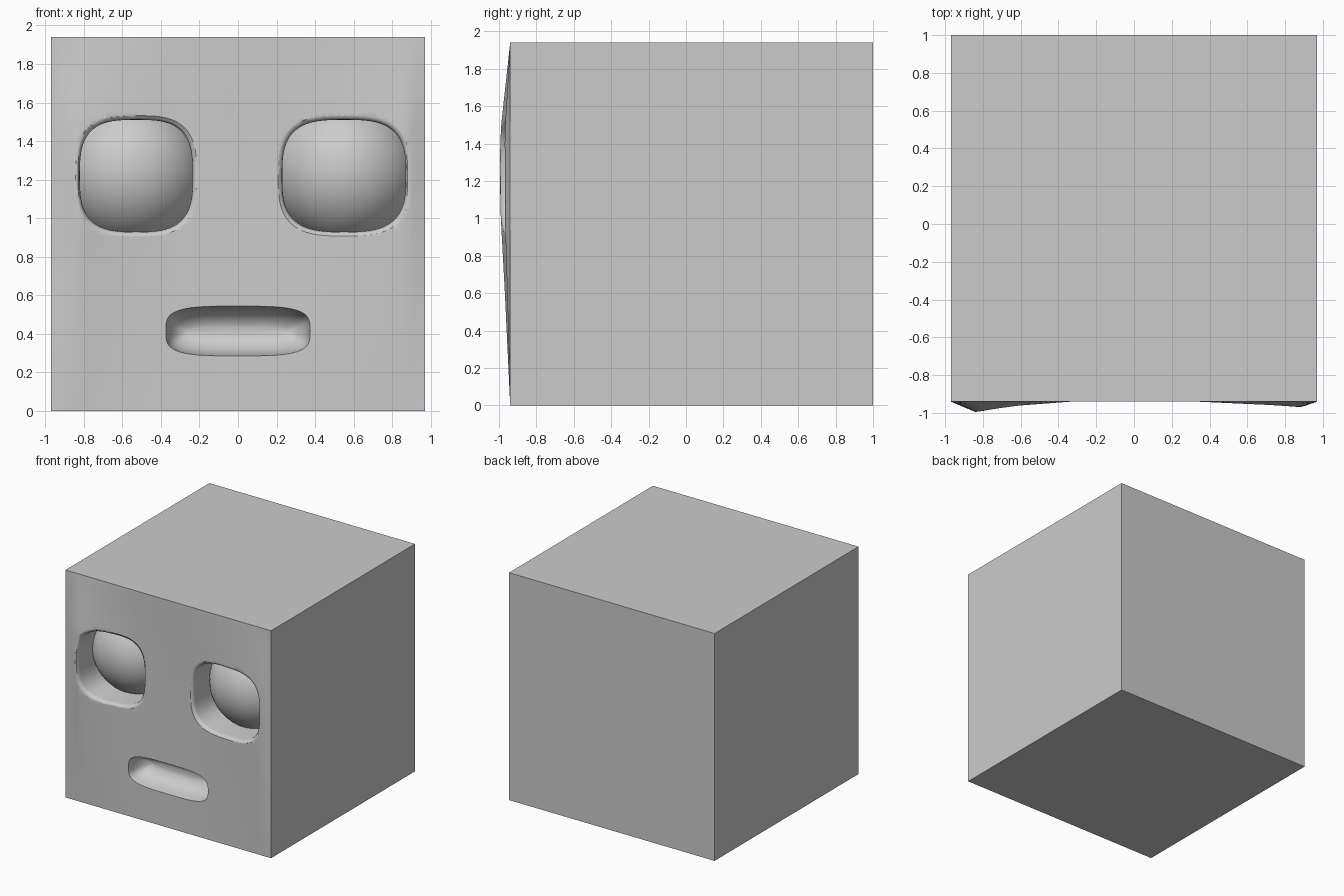
import bpy, bmesh, math
from math import sin, cos, pi

if "Cube" in bpy.data.objects:
    bpy.data.objects.remove(bpy.data.objects["Cube"])

W, H, FRONT = 0.97, 1.94, -0.94


def interp(points, v):
    for (a, fa), (b, fb) in zip(points, points[1:]):
        if v <= b:
            return fa + (fb - fa) * max(0, v - a) / (b - a)
    return points[-1][1]


# Bulge of the face: strength across x and up z
ACROSS = [(-0.97, 0), (-0.83, 0.06), (-0.6, 0.026), (-0.33, 0), (0, -0.006),
          (0.33, 0), (0.6, 0.016), (0.88, 0.032), (0.97, 0)]
UP = [(0, 0), (0.6, 0.5), (1.0, 0.88), (1.15, 0.97), (1.3, 1), (1.5, 0.85), (1.94, 0)]


def face_y(x, z):
    return FRONT - interp(ACROSS, x) * interp(UP, z)


def make_object(name, bm):
    bmesh.ops.recalc_face_normals(bm, faces=bm.faces)
    mesh = bpy.data.meshes.new(name)
    bm.to_mesh(mesh)
    bm.free()
    obj = bpy.data.objects.new(name, mesh)
    bpy.context.collection.objects.link(obj)
    return obj


def smooth(obj, degrees):
    bpy.ops.object.select_all(action='DESELECT')
    obj.select_set(True)
    bpy.context.view_layer.objects.active = obj
    bpy.ops.object.shade_smooth_by_angle(angle=math.radians(degrees))


def recess(name, cx, cz, power, rings, n=72):
    """Cutter lofted from superellipse rings (half width, half height, depth)."""
    bm = bmesh.new()
    loops = []
    for a, b, depth in rings:
        loop = []
        for i in range(n):
            t = 2 * pi * i / n
            x = cx + a * math.copysign(abs(cos(t)) ** (2 / power), cos(t))
            z = cz + b * math.copysign(abs(sin(t)) ** (2 / power), sin(t))
            loop.append(bm.verts.new((x, face_y(x, z) + depth, z)))
        loops.append(loop)
    for lo, hi in zip(loops, loops[1:]):
        for i in range(n):
            j = (i + 1) % n
            bm.faces.new((lo[i], lo[j], hi[j], hi[i]))
    for loop in (loops[0], loops[-1]):
        mid = bm.verts.new((cx, sum(v.co.y for v in loop) / n, cz))
        for i in range(n):
            bm.faces.new((loop[i], loop[(i + 1) % n], mid))
    obj = make_object(name, bm)
    obj.hide_render = True
    return obj


# Head: bulged front grid extruded back into a box
bm = bmesh.new()
bmesh.ops.create_grid(bm, x_segments=60, y_segments=60, size=1)
for v in bm.verts:
    x, z = v.co.x * W, (v.co.y + 1) * H / 2
    v.co = (x, face_y(x, z), z)
rim = [e for e in bm.edges if e.is_boundary]
new = bmesh.ops.extrude_edge_only(bm, edges=rim)["geom"]
for v in new:
    if isinstance(v, bmesh.types.BMVert):
        v.co.y = 1
back = [e for e in bm.edges if e.is_boundary]
bmesh.ops.holes_fill(bm, edges=back, sides=0)
head = make_object("head", bm)

# Eye sockets with softened rims
cutters = []
for side, cx, half in (("left", -0.528, 0.292), ("right", 0.55, 0.32)):
    rings = [(half + g, 0.29 + g, d) for g, d in
             ((0.05, -0.04), (0.022, 0.0), (0.01, 0.006), (0.003, 0.018),
              (0, 0.035), (0, 0.5))]
    cutters.append(recess(side + "_socket_cutter", cx, 1.22, 3.1, rings))

# Mouth groove with a rounded bottom
rings = [(0.385, 0.14, -0.04), (0.374, 0.129, 0)]
for k in range(1, 12):
    t = k / 12 * pi / 2
    rings.append((0.37 - 0.125 * (1 - cos(t)), 0.125 * cos(t), 0.17 * sin(t)))
cutters.append(recess("mouth_cutter", 0, 0.415, 3.6, rings))

# Cut the openings and bake the result
for cutter in cutters:
    mod = head.modifiers.new(cutter.name, 'BOOLEAN')
    mod.operation = 'DIFFERENCE'
    mod.solver = 'EXACT'
    mod.object = cutter
    bpy.context.view_layer.objects.active = head
    bpy.ops.object.modifier_apply(modifier=mod.name)
    bpy.data.objects.remove(cutter)
smooth(head, 40)

# Eyeballs
for side, s in (("left", -1), ("right", 1)):
    bpy.ops.mesh.primitive_uv_sphere_add(segments=48, ring_count=32, radius=0.385,
                                         location=(s * 0.555, -0.51, 1.245))
    eye = bpy.context.object
    eye.name = side + "_eyeball"
    smooth(eye, 60)
